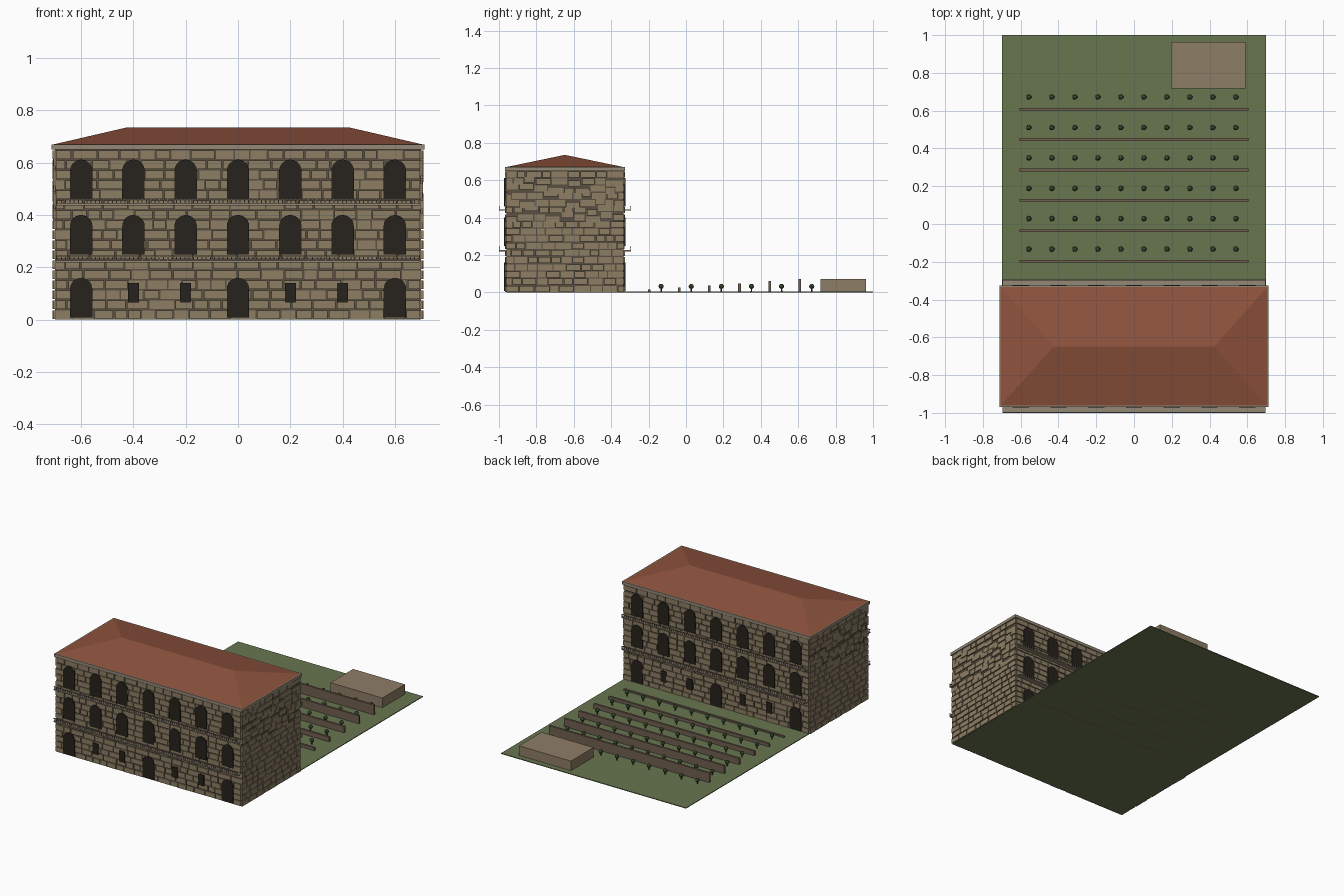
import bpy, bmesh, math, random
from mathutils import Matrix, Vector

if "Cube" in bpy.data.objects:
    bpy.data.objects.remove(bpy.data.objects["Cube"])

random.seed(7)


def material(name, rgb):
    m = bpy.data.materials.new(name)
    m.diffuse_color = (*rgb, 1)
    m.use_nodes = True
    m.node_tree.nodes["Principled BSDF"].inputs["Base Color"].default_value = m.diffuse_color
    return m


STONE = material("stone", (0.27, 0.21, 0.13))
MORTAR = material("mortar", (0.10, 0.08, 0.055))
TRIM = material("trim", (0.30, 0.25, 0.18))
ROOF = material("roof_tile", (0.27, 0.085, 0.045))
DARK = material("opening", (0.02, 0.016, 0.012))
GRASS = material("grass", (0.14, 0.18, 0.08))
TERRACE = material("terrace_stone", (0.16, 0.115, 0.08))
EARTH = material("platform_stone", (0.27, 0.205, 0.13))
LEAF = material("leaf", (0.04, 0.075, 0.03))
BARK = material("bark", (0.09, 0.05, 0.03))


def box(bm, x0, x1, y0, y1, z0, z1):
    c = Vector(((x0 + x1) / 2, (y0 + y1) / 2, (z0 + z1) / 2))
    s = Matrix.Diagonal((x1 - x0, y1 - y0, z1 - z0, 1))
    bmesh.ops.create_cube(bm, size=1, matrix=Matrix.Translation(c) @ s)


def finish(bm, name, mat):
    bmesh.ops.recalc_face_normals(bm, faces=bm.faces)
    me = bpy.data.meshes.new(name)
    bm.to_mesh(me)
    bm.free()
    me.materials.append(mat)
    ob = bpy.data.objects.new(name, me)
    bpy.context.collection.objects.link(ob)
    return ob


def box_object(name, mat, *dims):
    bm = bmesh.new()
    box(bm, *dims)
    return finish(bm, name, mat)


# Main dimensions of the building
X, Y0, Y1 = 0.70, -0.96, -0.335
YC = (Y0 + Y1) / 2
TOP = 0.65
WINDOWS = [-0.6 + 0.2 * i for i in range(7)]

# Ground, building core, cornice
box_object("ground", GRASS, -0.70, 0.70, Y0, 1.0, 0, 0.005)
box_object("building_core", MORTAR, -X, X, Y0, Y1, 0.001, TOP)
box_object("cornice", TRIM, -0.713, 0.713, Y0 - 0.009, Y1 + 0.009, TOP, 0.67)

# Openings: (x, bottom, width, height, arched)
openings = [(x, z, 0.086, 0.152, True) for x in WINDOWS for z in (0.248, 0.46)]
openings += [(x, 0.008, 0.086, 0.152, True) for x in (-0.6, 0, 0.6)]
openings += [(x, 0.066, 0.042, 0.074, False) for x in (-0.4, -0.2, 0.2, 0.4)]


# Stone blocks in running courses on all four walls
def covered(a, b, z0, z1):
    return any(a > x - w / 2 and b < x + w / 2 and z0 > z and z1 < z + h
               for x, z, w, h, _ in openings)


def wall_blocks(start, end, lo, hi, jitter):
    courses = 17
    h = TOP / courses
    for row in range(courses):
        u = start
        first = True
        while u < end - 0.01:
            v = u + random.uniform(lo, hi) * (0.6 if first and row % 2 else 1)
            v = end if v > end - 0.03 else v
            dz = random.choice((0, 0, -0.3, 0.3)) * h if jitter and 9 < row < 16 else 0
            yield u + 0.003, v - 0.003, row * h + 0.003 + dz, (row + 1) * h - 0.003 + dz
            u, first = v, False


for side, y in (("front", Y0), ("back", Y1)):
    bm = bmesh.new()
    out = -1 if side == "front" else 1
    for a, b, z0, z1 in wall_blocks(-X, X, 0.05, 0.10, False):
        if not covered(a, b, z0, z1):
            ya, yb = sorted((y - out * 0.002, y + out * random.uniform(0.005, 0.008)))
            box(bm, a, b, ya, yb, z0, z1)
    finish(bm, side + "_stone_blocks", STONE)

for side, s in (("left", -1), ("right", 1)):
    bm = bmesh.new()
    for a, b, z0, z1 in wall_blocks(Y0 - 0.005, Y1 + 0.005, 0.045, 0.09, True):
        xa, xb = sorted((s * (X - 0.002), s * (X + random.uniform(0.006, 0.010))))
        box(bm, xa, xb, a, b, z0, z1)
    finish(bm, side + "_stone_blocks", STONE)


# Arched windows, doors and small square windows on front and back
def opening(bm, x, z, w, h, arched, ya, yb):
    pts = [(x - w / 2, z), (x + w / 2, z)]
    if arched:
        r = w / 2
        pts += [(x + r * math.cos(math.pi * i / 12), z + h - r + r * math.sin(math.pi * i / 12))
                for i in range(13)]
    else:
        pts += [(x + w / 2, z + h), (x - w / 2, z + h)]
    face = bm.faces.new([bm.verts.new((px, ya, pz)) for px, pz in pts])
    ext = bmesh.ops.extrude_face_region(bm, geom=[face])["geom"]
    bmesh.ops.translate(bm, verts=[g for g in ext if isinstance(g, bmesh.types.BMVert)],
                        vec=(0, yb - ya, 0))


for side, y, out in (("front", Y0, -1), ("back", Y1, 1)):
    bm = bmesh.new()
    for o in openings:
        opening(bm, *o, y, y + out * 0.012)
    finish(bm, side + "_openings", DARK)

# Long balconies with slab, balusters and handrail
for side, y, out in (("front", Y0, -1), ("back", Y1, 1)):
    for floor, z in (("lower", 0.219), ("upper", 0.437)):
        bm = bmesh.new()
        edge = y + out * 0.04
        box(bm, -0.695, 0.695, *sorted((y, edge)), z, z + 0.007)
        ra, rb = sorted((edge, edge - out * 0.005))
        box(bm, -0.695, 0.695, ra, rb, z + 0.022, z + 0.026)
        for i in range(86):
            x = -0.692 + 1.384 * i / 85
            box(bm, x - 0.002, x + 0.002, ra + 0.001, rb - 0.001, z + 0.007, z + 0.022)
        finish(bm, f"{side}_{floor}_balcony", TRIM)

# Hipped roof
bm = bmesh.new()
e = [bm.verts.new((x, y, 0.669)) for x, y in
     ((-0.71, Y0 - 0.006), (0.71, Y0 - 0.006), (0.71, Y1 + 0.006), (-0.71, Y1 + 0.006))]
l, r = bm.verts.new((-0.425, YC, 0.735)), bm.verts.new((0.425, YC, 0.735))
for f in ((e[0], e[1], r, l), (e[1], e[2], r), (e[2], e[3], l, r), (e[3], e[0], l), e):
    bm.faces.new(f)
finish(bm, "hipped_roof", ROOF)

# Garden: terrace walls rising to the back, a row of small trees behind each
leaves, trunks = bmesh.new(), bmesh.new()
for i in range(6):
    y = -0.197 + 0.161 * i
    box_object(f"terrace_wall_{i + 1}", TERRACE, -0.607, 0.607,
               y - 0.007, y + 0.007, 0, 0.015 + 0.0112 * i)
    for j in range(10):
        x, ty = -0.557 + 0.1218 * j, y + 0.064
        bmesh.ops.create_icosphere(leaves, subdivisions=2, radius=0.014,
                                   matrix=Matrix.Translation((x, ty, 0.032)))
        bmesh.ops.create_cone(trunks, cap_ends=True, segments=6, radius1=0.004, radius2=0.003,
                              depth=0.022, matrix=Matrix.Translation((x, ty, 0.014)))
finish(leaves, "tree_crowns", LEAF)
finish(trunks, "tree_trunks", BARK)

# Raised platform in the far corner
box_object("garden_platform", EARTH, 0.197, 0.59, 0.718, 0.963, 0, 0.071)
